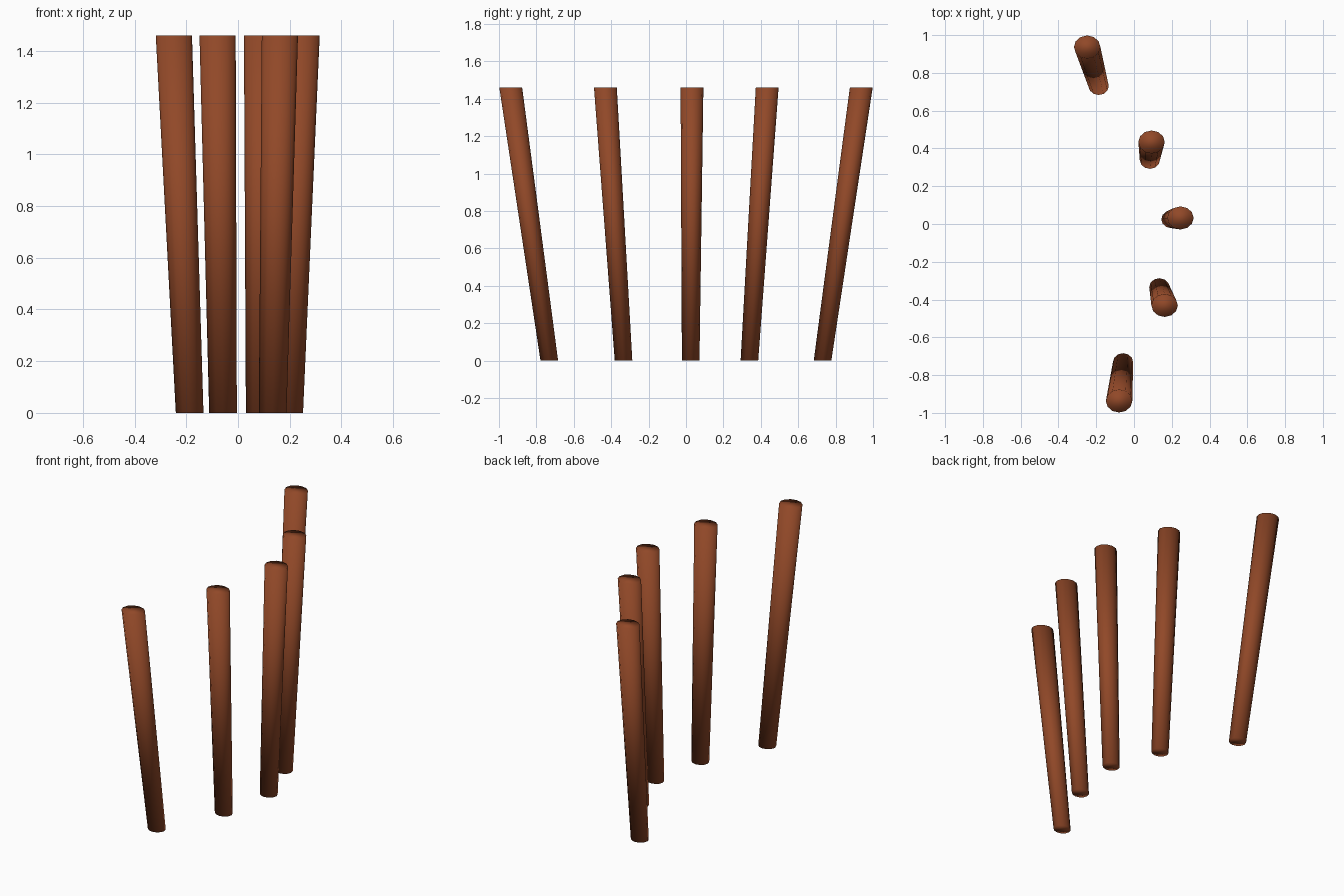
import bpy, bmesh, math

if "Cube" in bpy.data.objects:
    bpy.data.objects.remove(bpy.data.objects["Cube"])

HEIGHT = 1.46
SIDES = 12
FOOT_RADII = (0.0535, 0.047)
TOP_RADII = (0.07, 0.061)

brown = bpy.data.materials.new("warm_brown")
brown.diffuse_color = (0.283, 0.065, 0.021, 1)
brown.use_nodes = True
brown.node_tree.nodes["Principled BSDF"].inputs["Base Color"].default_value = brown.diffuse_color

# foot centre and top centre of each leaning post
POSTS = [
    ((-0.187, 0.730), (-0.248, 0.937)),
    ((0.084, 0.339), (0.093, 0.434)),
    ((0.198, 0.025), (0.246, 0.032)),
    ((0.134, -0.334), (0.162, -0.431)),
    ((-0.058, -0.731), (-0.079, -0.937)),
]


def ring(bm, centre, radii, z):
    pts = []
    for i in range(SIDES):
        a = 2 * math.pi * i / SIDES
        pts.append(bm.verts.new((centre[0] + radii[0] * math.cos(a),
                                 centre[1] + radii[1] * math.sin(a), z)))
    return pts


def post(name, foot, top):
    bm = bmesh.new()
    low = ring(bm, foot, FOOT_RADII, 0)
    high = ring(bm, top, TOP_RADII, HEIGHT)
    for i in range(SIDES):
        j = (i + 1) % SIDES
        bm.faces.new((low[i], low[j], high[j], high[i]))
    # flat, level end caps
    bm.faces.new(high)
    bm.faces.new(low[::-1])
    for f in bm.faces:
        f.smooth = True
    mesh = bpy.data.meshes.new(name)
    bm.to_mesh(mesh)
    bm.free()
    mesh.materials.append(brown)
    bpy.context.collection.objects.link(bpy.data.objects.new(name, mesh))


# curved row of posts
for n, (foot, top) in enumerate(POSTS, 1):
    post(f"leaning_post_{n}", foot, top)
